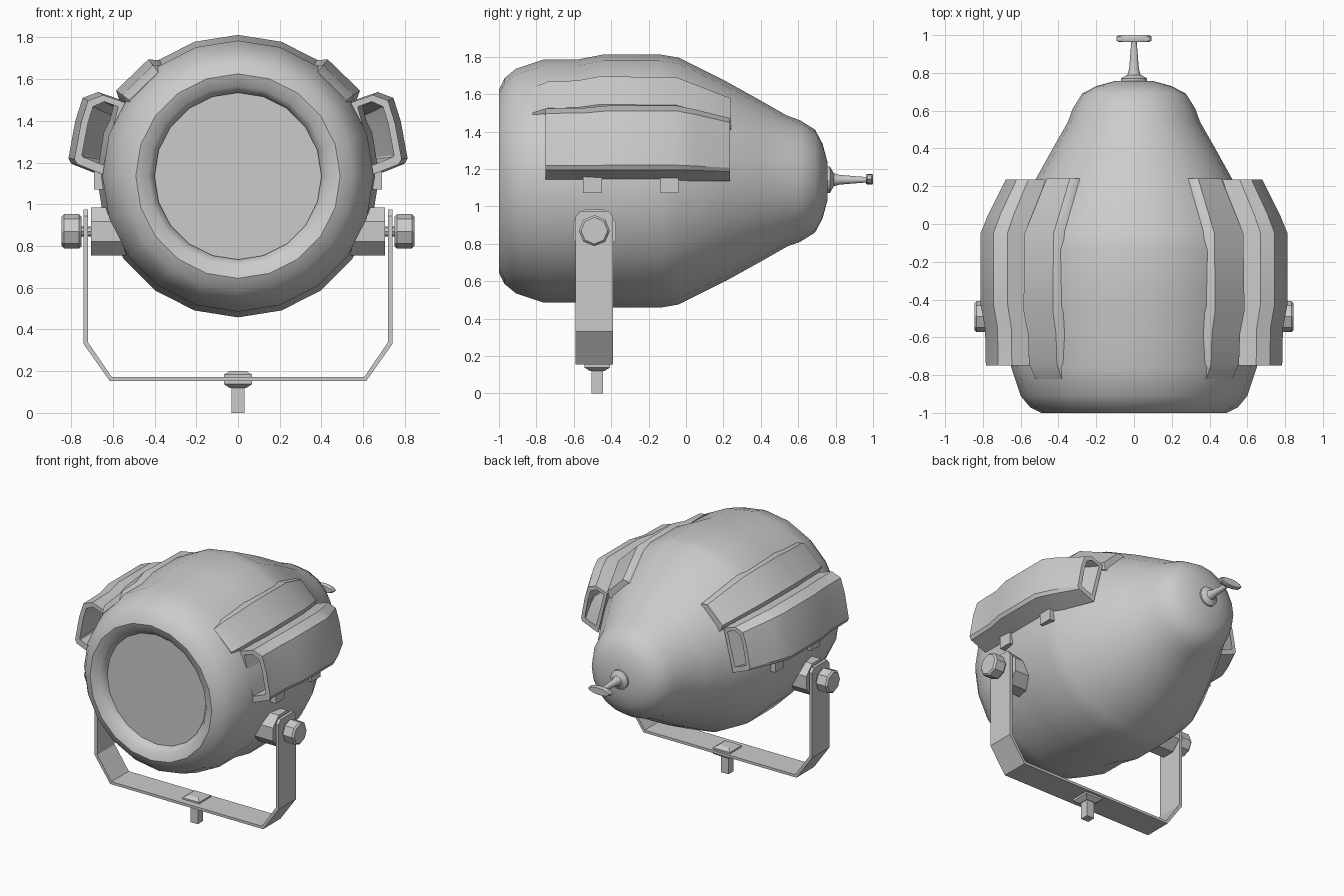
import bpy, bmesh, math
from mathutils import Vector

if "Cube" in bpy.data.objects:
    bpy.data.objects.remove(bpy.data.objects["Cube"], do_unlink=True)

AXIS_Z = 1.135
YOKE_Y = -0.49

grey = bpy.data.materials.new("light_grey")
grey.use_nodes = True
colour = (0.6, 0.6, 0.6, 1)
grey.diffuse_color = colour
grey.node_tree.nodes["Principled BSDF"].inputs["Base Color"].default_value = colour


def finish(name, bm, angle=30):
    bmesh.ops.recalc_face_normals(bm, faces=bm.faces)
    mesh = bpy.data.meshes.new(name)
    bm.to_mesh(mesh)
    bm.free()
    mesh.materials.append(grey)
    ob = bpy.data.objects.new(name, mesh)
    bpy.context.collection.objects.link(ob)
    bpy.ops.object.select_all(action="DESELECT")
    ob.select_set(True)
    bpy.context.view_layer.objects.active = ob
    bpy.ops.object.shade_smooth_by_angle(angle=math.radians(angle))
    return ob


def loft(name, rings, caps=True, loop=False, angle=30):
    """Skin a list of equal-sized point rings."""
    bm = bmesh.new()
    rows = [[bm.verts.new(p) for p in ring] for ring in rings]
    n = len(rows[0])
    pairs = list(zip(rows, rows[1:])) + ([(rows[-1], rows[0])] if loop else [])
    for a, b in pairs:
        for i in range(n):
            j = (i + 1) % n
            bm.faces.new((a[i], a[j], b[j], b[i]))
    if caps and not loop:
        bm.faces.new(rows[0])
        bm.faces.new(rows[-1])
    return finish(name, bm, angle)


def lathe(name, profile, axis, centre, sides, flat=1.0, turn=0.0, angle=30):
    """Profile of (radius, distance) turned about the x, y or z axis."""
    rings = []
    for r, d in profile:
        ring = []
        for i in range(sides):
            t = 2 * math.pi * i / sides + turn
            u, v = r * math.cos(t), r * math.sin(t) * flat
            p = {"x": (d, u, v), "y": (u, d, v), "z": (u, v, d)}[axis]
            ring.append(Vector(centre) + Vector(p))
        rings.append(ring)
    return loft(name, rings, angle=angle)


def box(name, lo, hi):
    corners = [(lo[0], lo[1]), (hi[0], lo[1]), (hi[0], hi[1]), (lo[0], hi[1])]
    return loft(name, [[(x, y, z) for x, y in corners] for z in (lo[2], hi[2])])


def section(points, y, s, side):
    """Cross-section scaled about the lamp axis."""
    return [(side * x * s, y, AXIS_Z + (z - AXIS_Z) * s) for x, z in points]


# Lamp housing with its rolled front lip
housing = [(0.40, -0.90), (0.40, -0.94), (0.43, -0.98), (0.49, -1.0), (0.55, -0.97),
           (0.60, -0.91), (0.65, -0.76), (0.65, -0.58), (0.677, -0.44), (0.677, -0.14),
           (0.66, -0.04), (0.53, 0.22), (0.43, 0.40), (0.35, 0.54), (0.325, 0.61),
           (0.275, 0.69), (0.20, 0.73), (0.10, 0.757)]
lathe("lamp_housing", housing, "y", (0, 0, AXIS_Z), 20, angle=45)
lathe("lens", [(0.405, -0.93), (0.405, -0.92)], "y", (0, 0, AXIS_Z), 20)

# Back handle: flange, stem and flat oval grip
stem = [(0.07, 0.74), (0.07, 0.77), (0.035, 0.79), (0.026, 0.82), (0.014, 0.97)]
lathe("handle_stem", stem, "y", (0, 0, 1.142), 12)
grip = [(0.08, 0.963), (0.092, 0.97), (0.092, 0.993), (0.08, 1.0)]
lathe("handle_grip", grip, "y", (0, 0, 1.145), 12, flat=0.31)

# Side vents and their shoulders
vent_outer = [(0.56, 1.50), (0.67, 1.538), (0.745, 1.51), (0.78, 1.40), (0.813, 1.22),
              (0.80, 1.195), (0.65, 1.135)]
vent_inner = [(0.595, 1.48), (0.665, 1.505), (0.72, 1.48), (0.745, 1.40), (0.775, 1.24),
              (0.77, 1.23), (0.67, 1.19)]
shoulder = [(0.34, 1.66), (0.375, 1.69), (0.43, 1.695), (0.585, 1.545), (0.565, 1.49),
            (0.50, 1.45)]
vent_path = [(-0.75, 0.965), (-0.55, 0.97), (-0.42, 1.0), (-0.05, 1.0), (0.05, 0.95),
             (0.235, 0.835)]
shoulder_path = [(-0.82, 0.89), (-0.74, 0.95), (-0.58, 0.96), (-0.46, 1.0), (-0.05, 0.99),
                 (0.24, 0.79)]

for side, label in ((1, "left"), (-1, "right")):
    tube = [section(vent_outer, y, s, side) for y, s in vent_path]
    tube += [section(vent_inner, y, s, side) for y, s in reversed(vent_path)]
    loft(label + "_vent", tube, loop=True)
    loft(label + "_shoulder", [section(shoulder, y, s, side) for y, s in shoulder_path], angle=40)
    for k, y in enumerate((-0.50, -0.09)):
        xs = sorted((side * 0.60, side * 0.69))
        box(f"{label}_vent_bracket_{k + 1}", (xs[0], y - 0.05, 1.07), (xs[1], y + 0.05, 1.16))

    # Pivot hub, shaft and tightening knob
    pivot = (0, YOKE_Y, 0.87)
    for part, r, a, b, bevel in (("hub", 0.125, 0.50, 0.705, 0.0),
                                 ("shaft", 0.024, 0.69, 0.77, 0.0),
                                 ("knob", 0.083, 0.75, 0.845, 0.012)):
        shape = [(r - bevel, side * a), (r, side * (a + bevel)),
                 (r, side * (b - bevel)), (r - bevel, side * b)]
        if not bevel:
            shape = [shape[0], shape[-1]]
        lathe(f"{label}_pivot_{part}", shape, "x", pivot, 8, turn=math.pi / 8 * (part == "hub"))

# Yoke: flat bar bent around the lamp, narrowed at both tips
outer = [(0.74, 0.975), (0.74, 0.945), (0.74, 0.33), (0.615, 0.153)]
inner = [(0.718, 0.975), (0.718, 0.945), (0.718, 0.337), (0.605, 0.172)]
widths = [0.075, 0.10, 0.10, 0.10]
stations = [(1, o, i, w) for o, i, w in zip(outer, inner, widths)]
stations += [(-1, o, i, w) for _, o, i, w in reversed(stations)]
loft("yoke", [[(s * o[0], YOKE_Y - w, o[1]), (s * o[0], YOKE_Y + w, o[1]),
               (s * i[0], YOKE_Y + w, i[1]), (s * i[0], YOKE_Y - w, i[1])]
              for s, o, i, w in stations])

# Mounting stud with square collar
root2 = math.sqrt(2)
collar = [(0.04, 0.12), (0.068, 0.138), (0.068, 0.183), (0.04, 0.2)]
for name, shape in (("stud_collar", collar), ("stud", [(0.03, 0), (0.03, 0.13)])):
    lathe(name, [(r * root2, z) for r, z in shape], "z", (0, YOKE_Y + 0.015, 0), 4, turn=math.pi / 4)
